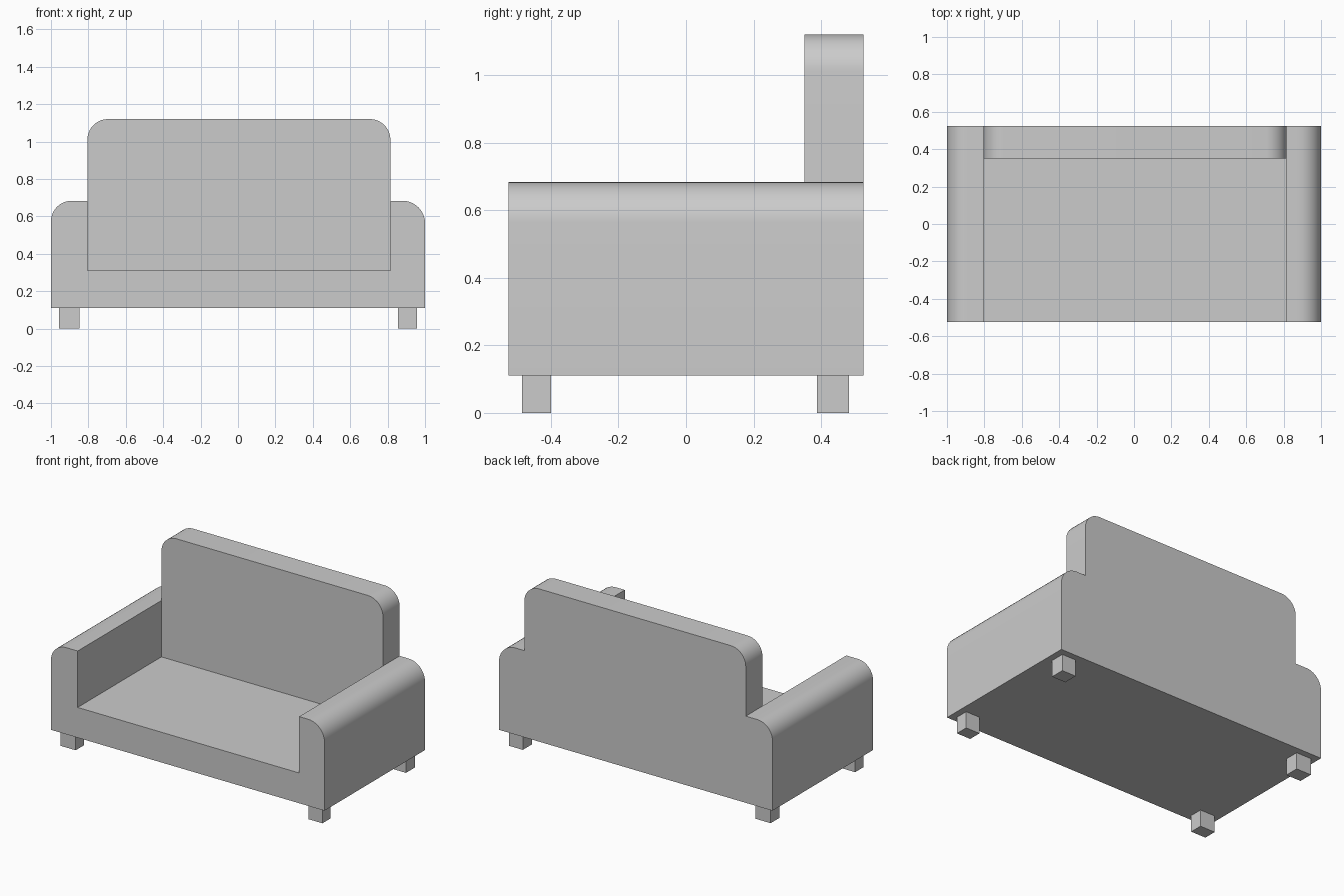
import bpy
import bmesh
from math import sin, cos, pi, radians

cube = bpy.data.objects.get("Cube")
if cube:
    bpy.data.objects.remove(cube, do_unlink=True)

# Main measures
HALF_DEPTH = 0.525
BASE_Z, SEAT_Z, ARM_Z, BACK_Z = 0.11, 0.31, 0.683, 1.12
INNER_R, INNER_L = -0.805, 0.815
BACK_FRONT = 0.35

grey = bpy.data.materials.new("upholstery grey")
grey.use_nodes = True
colour = (0.6, 0.6, 0.6, 1)
grey.diffuse_color = colour
grey.node_tree.nodes["Principled BSDF"].inputs["Base Color"].default_value = colour


def corner(x, z, radius, side, steps=10):
    """Rounded top corner; side is -1 or 1, ordered from outside to the top."""
    cx, cz = x - side * radius, z - radius
    angles = [pi / 2 * i / steps for i in range(steps + 1)]
    return [(cx + side * radius * cos(a), cz + radius * sin(a)) for a in angles]


def extrude_profile(name, profile, y0, y1):
    """Extrude an x-z outline from y0 to y1."""
    bm = bmesh.new()
    face = bm.faces.new([bm.verts.new((x, y0, z)) for x, z in profile])
    grown = bmesh.ops.extrude_face_region(bm, geom=[face], use_keep_orig=True)
    verts = [v for v in grown["geom"] if isinstance(v, bmesh.types.BMVert)]
    bmesh.ops.translate(bm, verts=verts, vec=(0, y1 - y0, 0))
    bmesh.ops.recalc_face_normals(bm, faces=bm.faces)
    mesh = bpy.data.meshes.new(name)
    bm.to_mesh(mesh)
    bm.free()
    mesh.materials.append(grey)
    obj = bpy.data.objects.new(name, mesh)
    bpy.context.collection.objects.link(obj)
    bpy.ops.object.select_all(action="DESELECT")
    obj.select_set(True)
    bpy.context.view_layer.objects.active = obj
    bpy.ops.object.shade_smooth_by_angle(angle=radians(30))
    return obj


def box(name, x0, x1, y0, y1, z0, z1):
    return extrude_profile(name, [(x0, z0), (x1, z0), (x1, z1), (x0, z1)], y0, y1)


# Seat and both arms as one U-shaped section
body = [(-1, BASE_Z), (1, BASE_Z)]
body += corner(1, ARM_Z, 0.12, 1)
body += [(INNER_L, ARM_Z), (INNER_L, SEAT_Z), (INNER_R, SEAT_Z), (INNER_R, ARM_Z)]
body += reversed(corner(-1, ARM_Z, 0.11, -1))
extrude_profile("seat_and_arms", body, -HALF_DEPTH, HALF_DEPTH)

# Backrest fitted between the arms, flush with the rear
back = [(INNER_R, SEAT_Z), (INNER_L, SEAT_Z)]
back += corner(INNER_L, BACK_Z, 0.11, 1)
back += reversed(corner(INNER_R, BACK_Z, 0.11, -1))
extrude_profile("backrest", back, BACK_FRONT, HALF_DEPTH)

# Four short square legs
for side, x0, x1 in (("right", -0.957, -0.848), ("left", 0.855, 0.957)):
    for end, y0, y1 in (("front", -0.485, -0.4), ("back", 0.388, 0.483)):
        box(f"{end}_{side}_leg", x0, x1, y0, y1, 0, BASE_Z)
